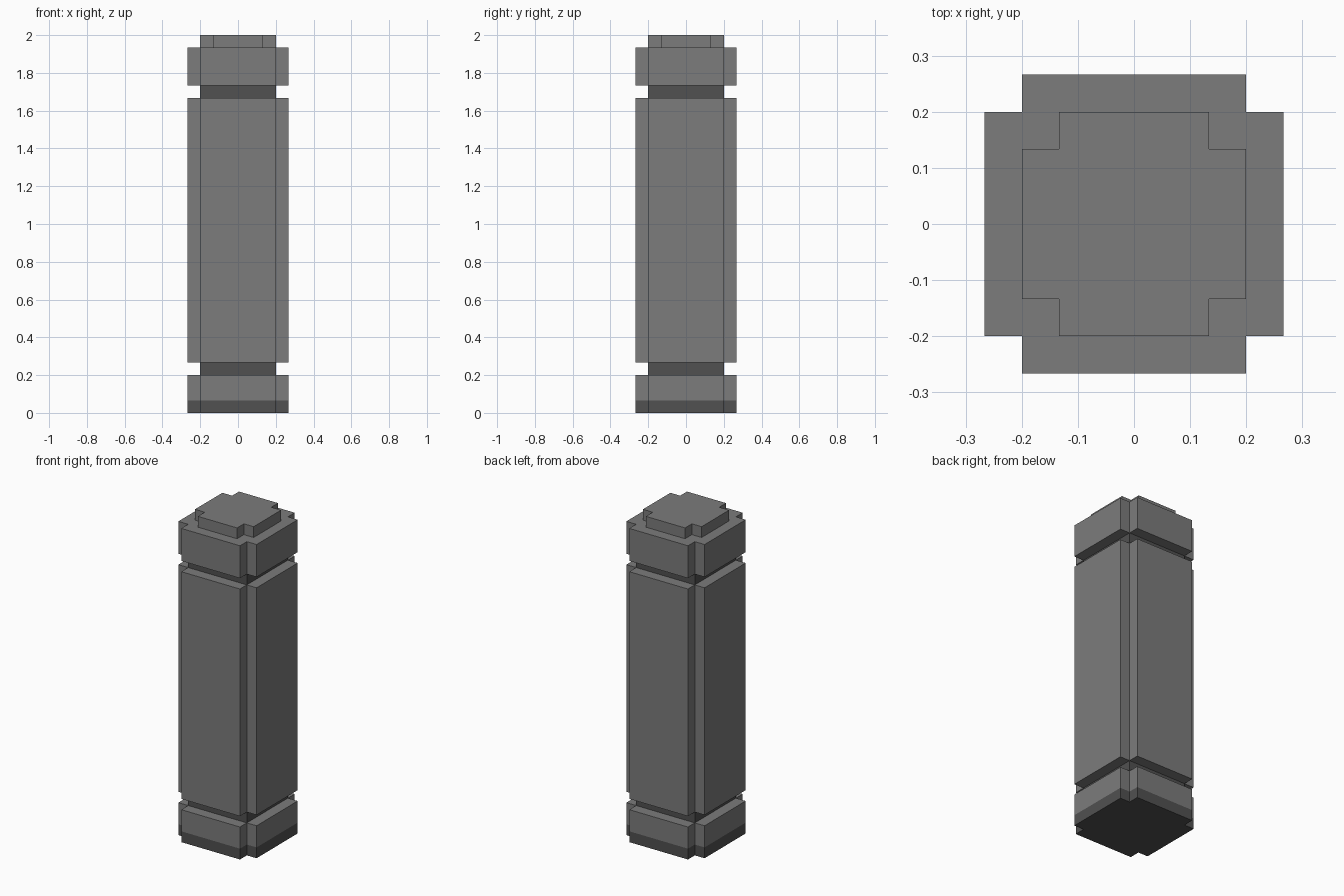
import bpy
import bmesh

cube = bpy.data.objects.get("Cube")
if cube:
    bpy.data.objects.remove(cube, do_unlink=True)

U = 1 / 15  # block unit: every size is a multiple of it


def make_material(name, value):
    mat = bpy.data.materials.new(name)
    mat.use_nodes = True
    color = (value, value, value, 1)
    mat.diffuse_color = color
    bsdf = next(n for n in mat.node_tree.nodes if n.type == 'BSDF_PRINCIPLED')
    bsdf.inputs["Base Color"].default_value = color
    return mat


stone = make_material("grey stone", 0.2)
dark_stone = make_material("dark grey stone", 0.082)


def square(r):
    return [(r, -r), (r, r), (-r, r), (-r, -r)]


def notched(r):
    """Square of half-width r with a one-unit notch in each corner."""
    i = r - 1
    return [(r, -i), (r, i), (i, i), (i, r), (-i, r), (-i, i),
            (-r, i), (-r, -i), (-i, -i), (-i, -r), (i, -r), (i, -i)]


def prism(name, outline, z0, z1, mat):
    """Extrude an outline from z0 to z1 (all in units)."""
    bm = bmesh.new()
    base = bm.faces.new([bm.verts.new((x * U, y * U, z0 * U)) for x, y in outline])
    top = bmesh.ops.extrude_face_region(bm, geom=[base], use_keep_orig=True)
    verts = [g for g in top["geom"] if isinstance(g, bmesh.types.BMVert)]
    bmesh.ops.translate(bm, verts=verts, vec=(0, 0, (z1 - z0) * U))
    bmesh.ops.recalc_face_normals(bm, faces=bm.faces)
    mesh = bpy.data.meshes.new(name)
    bm.to_mesh(mesh)
    bm.free()
    mesh.materials.append(mat)
    obj = bpy.data.objects.new(name, mesh)
    bpy.context.collection.objects.link(obj)


# Pillar from the ground up
prism("foot", notched(4), 0, 1, dark_stone)
prism("base_block", notched(4), 1, 3, stone)
prism("lower_neck", square(3), 3, 4, dark_stone)
prism("shaft", notched(4), 4, 25, stone)
prism("upper_neck", square(3), 25, 26, dark_stone)
prism("capital", notched(4), 26, 29, stone)
prism("top_cap", notched(3), 29, 30, stone)
